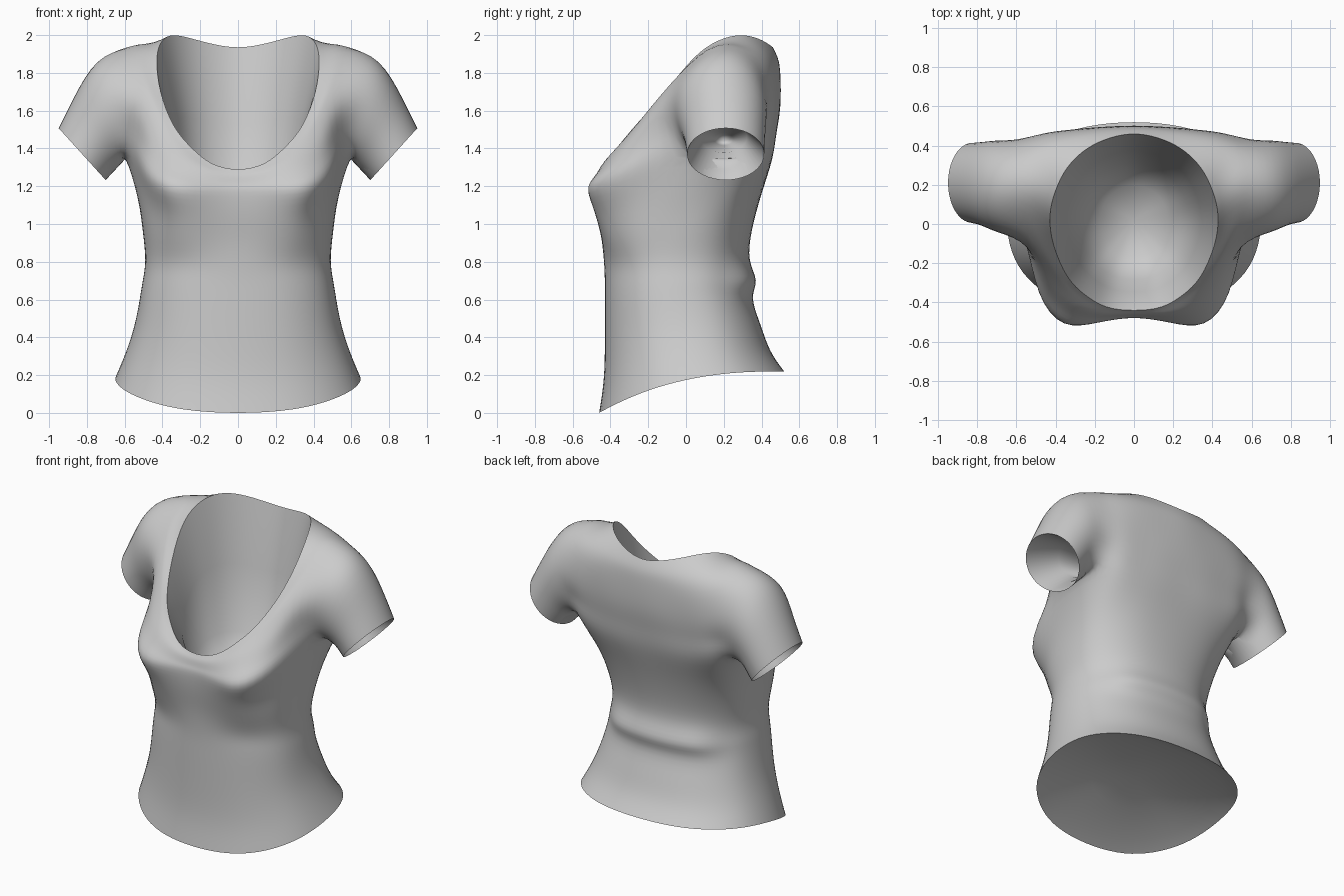
import bpy, bmesh, math
from mathutils import Vector as V

if "Cube" in bpy.data.objects:
    bpy.data.objects.remove(bpy.data.objects["Cube"])

N = 10  # columns per half: 0 = centre front, 5 = side, 10 = centre back


def spow(a, p):
    return math.copysign(abs(a) ** p, a)


def body_row(z, tilt, w, yf, yb, skew=0.0, bust=0.0, fold=0.0):
    """Half of a rounded torso section, rising by tilt towards the back."""
    row = []
    for i in range(N + 1):
        a = math.pi * i / N
        s = max(0.0, math.sin(a)) if 0 < i < N else 0.0
        x = w * s ** 0.87
        y = (yf + yb) / 2 - (yb - yf) / 2 * spow(math.cos(a), 0.87)
        t = (y - yf) / (yb - yf)
        zz = z + tilt * (1 - max(0.0, 1 - t) ** 2.5)
        if i < 5:
            y -= bust * math.exp(-((x - 0.37) / 0.19) ** 2)
        if i > 7:
            y += fold
        row.append(V((x, y + skew * s * s, zz)))
    return row


def pts(*p):
    return [V(q) if q else None for q in p]


def mid(r, q):
    return [(a + b) / 2 if a and b else None for a, b in zip(r, q)]


# Torso from hem to bust
rows = [
    body_row(0.00, 0.22, 0.65, -0.46, 0.52),
    body_row(0.18, 0.15, 0.60, -0.435, 0.445),
    body_row(0.38, 0.09, 0.55, -0.43, 0.395),
    body_row(0.58, 0.03, 0.52, -0.43, 0.35),
    body_row(0.70, 0.00, 0.505, -0.43, 0.345, fold=0.03),
    body_row(0.80, 0.01, 0.49, -0.435, 0.335),
    body_row(0.92, 0.05, 0.505, -0.445, 0.35, 0.03, 0.05),
    body_row(1.05, 0.11, 0.53, -0.465, 0.40, 0.09, 0.105),
]
# Underarm level, chest, shoulder seam and neckline
base = pts((0, -.478, 1.17), (.18, -.502, 1.175), (.36, -.518, 1.19), (.49, -.36, 1.25),
           (.56, -.05, 1.365), (.60, .19, 1.345), (.55, .37, 1.38), (.46, .42, 1.36),
           (.33, .44, 1.34), (.17, .455, 1.34), (0, .455, 1.34))
chest = pts((0, -.46, 1.25), (.16, -.465, 1.275), (.31, -.42, 1.345), (.45, -.285, 1.45),
            (.54, -.12, 1.61), None, (.565, .44, 1.65), (.45, .465, 1.63),
            (.32, .48, 1.62), (.17, .495, 1.62), (0, .50, 1.62))
seam = pts((0, -.45, 1.272), (.15, -.444, 1.30), (.28, -.395, 1.375), (.40, -.275, 1.50),
           (.54, -.045, 1.77), (.60, .17, 1.93), (.575, .375, 1.87), (.45, .445, 1.83),
           (.32, .475, 1.81), (.16, .49, 1.80), (0, .50, 1.79))
neck = pts((0, -.44, 1.29), (.14, -.425, 1.32), (.25, -.36, 1.41), (.34, -.27, 1.52),
           (.41, -.11, 1.70), (.43, .04, 1.88), (.40, .17, 1.97), (.34, .29, 2.0),
           (.24, .385, 1.98), (.12, .44, 1.95), (0, .46, 1.935))
B = len(rows)  # index of the underarm row
low, top = mid(base, chest), mid(seam, neck)
for i, p in ((4, (.48, -.08, 1.745)), (5, (.515, .13, 1.935)), (6, (.49, .275, 1.945)),
             (7, (.40, .38, 1.935)), (8, (.28, .44, 1.91)), (9, (.14, .475, 1.885)),
             (10, (0, .487, 1.875))):
    top[i] = V(p)
rows += [base, low, chest, seam, top, neck]

bm = bmesh.new()
grid = [[bm.verts.new(p) if p else None for p in r] for r in rows]
for j in range(len(rows) - 1):
    for i in range(N):
        q = [grid[j][i], grid[j][i + 1], grid[j + 1][i + 1], grid[j + 1][i]]
        if all(q) and not (B <= j < B + 3 and i in (4, 5)):
            bm.faces.new(q)

# Sleeve: rings grown from the armhole loop (centre, upward half axis, y half width)
loop = [grid[B + j][i] for j, i in ((0, 4), (0, 5), (0, 6), (1, 6), (2, 6),
                                    (3, 6), (3, 5), (3, 4), (2, 4), (1, 4))]
for c, u, w in (((.685, .19, 1.585), (.06, 0, .275), .24),
                ((.765, .205, 1.475), (.10, 0, .20), .215),
                ((.825, .21, 1.37), (.125, 0, .138), .205)):
    ring = []
    for k in range(10):
        a = math.radians(-90 + 36 * (k - 1))
        ring.append(bm.verts.new(V(c) + V(u) * math.sin(a) + V((0, w, 0)) * math.cos(a)))
    for k in range(10):
        m = (k + 1) % 10
        bm.faces.new((loop[k], loop[m], ring[m], ring[k]))
    loop = ring

bmesh.ops.recalc_face_normals(bm, faces=bm.faces)
bm.faces.ensure_lookup_table()
if bm.faces[0].normal.y > 0:
    bmesh.ops.reverse_faces(bm, faces=bm.faces)


def finish(bm, name):
    for f in bm.faces:
        f.smooth = True
    me = bpy.data.meshes.new(name)
    bm.to_mesh(me)
    bm.free()
    ob = bpy.data.objects.new(name, me)
    bpy.context.collection.objects.link(ob)
    return ob


shirt = finish(bm, "shirt")
me = shirt.data
mirror = shirt.modifiers.new("mirror", 'MIRROR')
mirror.use_clip = True
sub = shirt.modifiers.new("smooth", 'SUBSURF')
sub.levels = sub.render_levels = 2


def evaluated():
    shirt.update_tag()
    bpy.context.view_layer.update()
    return shirt.evaluated_get(bpy.context.evaluated_depsgraph_get())


# Nudge the cage so the smoothed surface passes through the measured points
target = [v.co.copy() for v in me.vertices]
for _ in range(2):
    ev = evaluated()
    now = [v.co.copy() for v in ev.to_mesh().vertices][:len(target)]
    ev.to_mesh_clear()
    for v, t, n in zip(me.vertices, target, now):
        if (t - n).length < 0.1:
            v.co += (t - n) * 0.8
        if t.x == 0:
            v.co.x = 0
    me.update()

# Walk the open rims of the smoothed shirt
rim = bmesh.new()
ev = evaluated()
rim.from_mesh(ev.to_mesh())
todo = {e for e in rim.edges if e.is_boundary}
loops = []
while todo:
    v = next(iter(todo)).verts[0]
    path = []
    while True:
        e = next((e for e in v.link_edges if e in todo), None)
        if e is None:
            break
        todo.discard(e)
        path.append(v.co.copy())
        v = e.other_vert(v)
    loops.append(path)
rim.free()
ev.to_mesh_clear()


def lining(name, loop, steps, tip):
    """Closes an opening with rings (centre, xy scale, z scale) and an end point."""
    bm = bmesh.new()
    c0 = sum(loop, V()) / len(loop)
    last = [bm.verts.new(p) for p in loop]
    n = len(loop)
    for c, s, sz in steps:
        ring = [bm.verts.new(V(c) + V(((p.x - c0.x) * s, (p.y - c0.y) * s, (p.z - c0.z) * sz)))
                for p in loop]
        for k in range(n):
            bm.faces.new((last[k], last[(k + 1) % n], ring[(k + 1) % n], ring[k]))
        last = ring
    end = bm.verts.new(tip)
    for k in range(n):
        bm.faces.new((last[k], last[(k + 1) % n], end))
    bmesh.ops.recalc_face_normals(bm, faces=bm.faces)
    bm.faces.ensure_lookup_table()
    if bm.faces[-1].normal.dot(c0 - V(tip)) < 0:
        bmesh.ops.reverse_faces(bm, faces=bm.faces)
    return finish(bm, name)


# Closed insides of the neck, hem and sleeves
for path in loops:
    c = sum(path, V()) / len(path)
    s = math.copysign(1, c.x)
    if abs(c.x) > 0.5:
        lining("right_sleeve_lining" if s > 0 else "left_sleeve_lining", path,
               (((.64 * s, .2, 1.46), .6, .6), ((.40 * s, .2, 1.45), .25, .25)),
               (.30 * s, .2, 1.44))
    elif c.z > 1:
        lining("neck_lining", path, (((0, .02, 1.42), .80, .55), ((0, .02, 1.08), .66, .2),
                                     ((0, .02, .93), .4, .1)), (0, .02, .9))
    else:
        lining("hem_lining", path, (((0, .03, c.z + .03), .85, .85),
                                    ((0, .03, .21), .45, .4)), (0, .03, .235))
